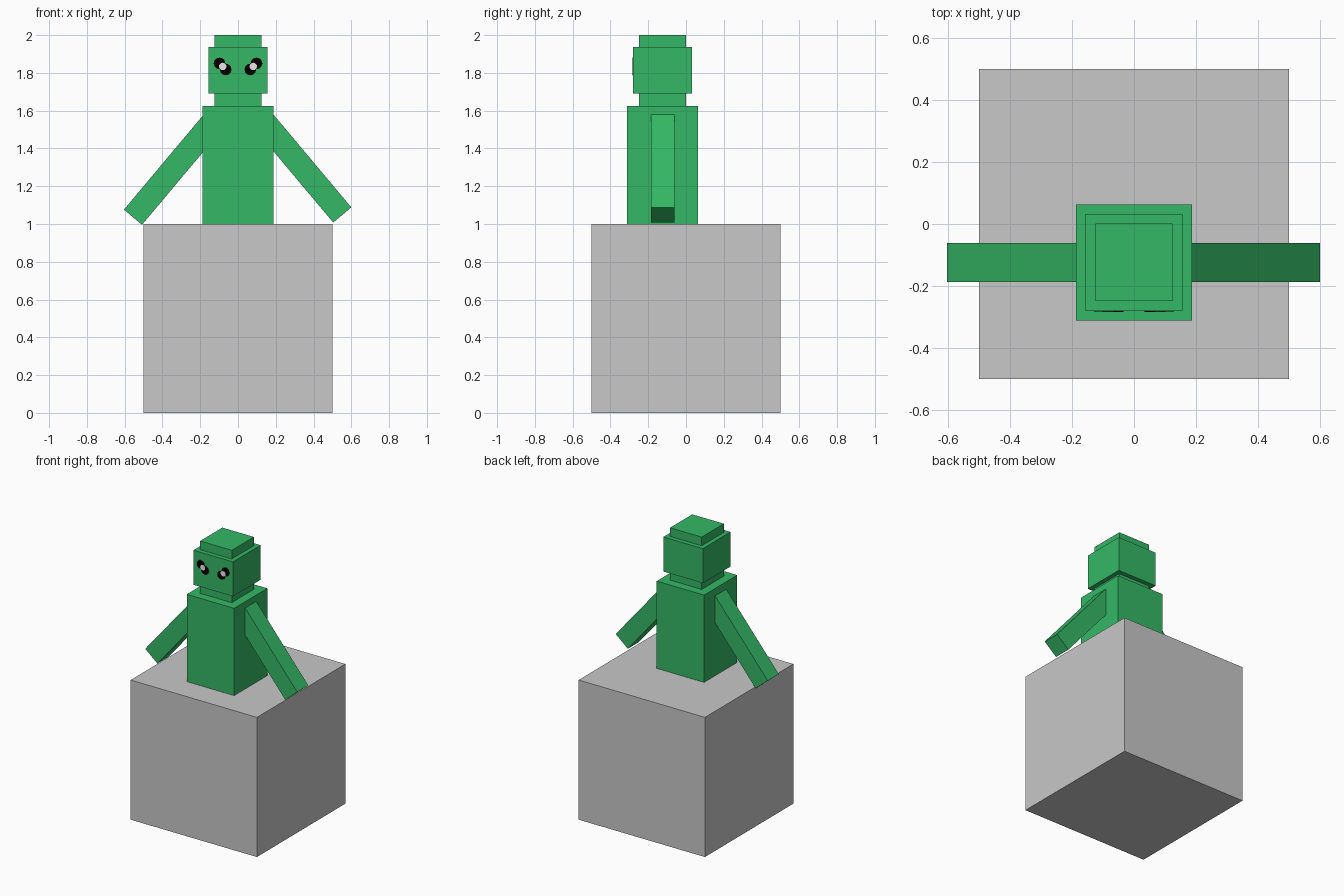
import bpy, math
from mathutils import Matrix, Vector

if "Cube" in bpy.data.objects:
    bpy.data.objects.remove(bpy.data.objects["Cube"], do_unlink=True)


def material(name, color):
    m = bpy.data.materials.new(name)
    m.use_nodes = True
    m.diffuse_color = (*color, 1)
    m.node_tree.nodes["Principled BSDF"].inputs["Base Color"].default_value = (*color, 1)
    return m


GREEN = material("leaf green", (0.035, 0.48, 0.132))
GREY = material("stone grey", (0.58, 0.58, 0.58))
BLACK = material("eye black", (0.0, 0.0, 0.0))
WHITE = material("eye white", (0.8, 0.8, 0.8))


def finish(name, mat):
    obj = bpy.context.object
    obj.name = name
    obj.data.materials.append(mat)
    return obj


def box(name, center, size, mat, tilt=0):
    bpy.ops.mesh.primitive_cube_add(size=1, location=center, rotation=(0, tilt, 0))
    obj = finish(name, mat)
    obj.data.transform(Matrix.Diagonal((*size, 1)))
    return obj


def disc(name, x, z, radius, depth, mat):
    bpy.ops.mesh.primitive_cylinder_add(vertices=12, radius=radius, depth=depth,
                                        location=(x, HEAD_FRONT, z),
                                        rotation=(math.pi / 2, 0, 0))
    return finish(name, mat)


MID_Y = -0.124
HEAD_FRONT = MID_Y - 0.156

# Pedestal
box("pedestal", (0, 0, 0.5), (1, 1, 1), GREY)

# Stacked torso, neck, head and cap: name, width, bottom, top
for name, width, low, high in (("torso", 0.375, 1.0, 1.625),
                               ("neck", 0.25, 1.625, 1.69),
                               ("head", 0.3125, 1.69, 1.9375),
                               ("cap", 0.25, 1.9375, 2.0)):
    box(name, (0, MID_Y, (low + high) / 2), (width, width, high - low), GREEN)

# Arms slope down and outward from inside the torso
ARM_LENGTH = 0.66
for side, name, hand, angle in ((1, "left", (0.552, 1.048), 50),
                                (-1, "right", (0.556, 1.036), 50)):
    a = math.radians(angle)
    along = Vector((side * math.cos(a), 0, -math.sin(a)))
    end = Vector((side * hand[0], MID_Y, hand[1]))
    box(name + "_arm", end - along * ARM_LENGTH / 2,
        (ARM_LENGTH, 0.125, 0.125), GREEN, side * a)

# Eyes: two overlapping dark discs with a pale spot between them
for side, name in ((1, "left"), (-1, "right")):
    disc(name + "_eye_outer", side * 0.098, 1.85, 0.031, 0.006, BLACK)
    disc(name + "_eye_inner", side * 0.065, 1.818, 0.031, 0.007, BLACK)
    disc(name + "_eye_spot", side * 0.081, 1.834, 0.02, 0.009, WHITE)
